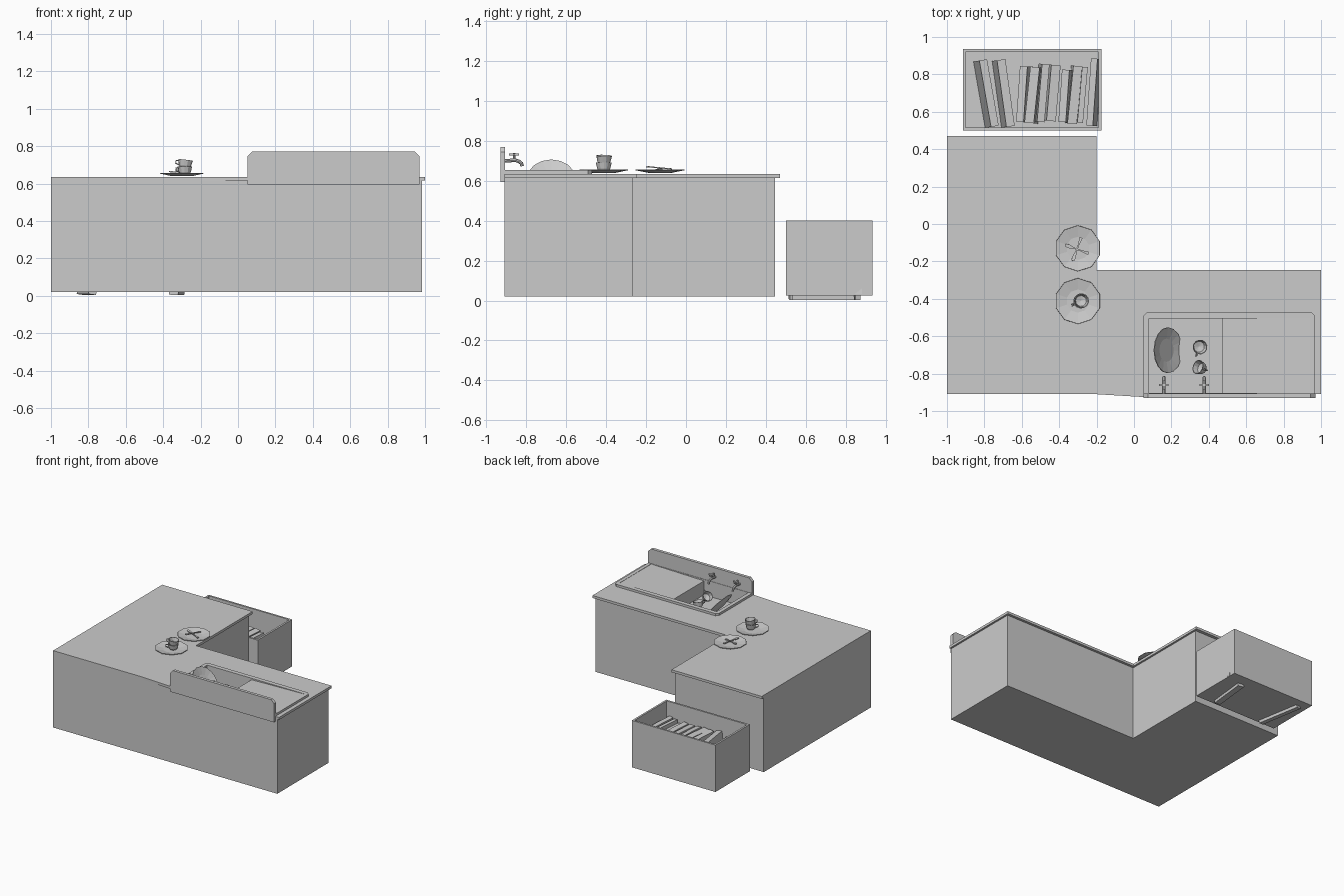
import bpy, bmesh, math
from mathutils import Matrix, Vector

if "Cube" in bpy.data.objects:
    bpy.data.objects.remove(bpy.data.objects["Cube"], do_unlink=True)

grey = bpy.data.materials.new("plain_grey")
grey.use_nodes = True
grey.diffuse_color = (0.6, 0.6, 0.6, 1)
grey.node_tree.nodes["Principled BSDF"].inputs["Base Color"].default_value = grey.diffuse_color


def finish(name, bm, matrix=None):
    if matrix:
        bm.transform(matrix)
    bmesh.ops.recalc_face_normals(bm, faces=bm.faces)
    mesh = bpy.data.meshes.new(name)
    bm.to_mesh(mesh)
    bm.free()
    mesh.materials.append(grey)
    ob = bpy.data.objects.new(name, mesh)
    bpy.context.collection.objects.link(ob)
    return ob


def prism(name, outline, low, high, matrix=None):
    bm = bmesh.new()
    face = bm.faces.new([bm.verts.new((x, y, low)) for x, y in outline])
    out = bmesh.ops.extrude_face_region(bm, geom=[face])
    moved = [v for v in out["geom"] if isinstance(v, bmesh.types.BMVert)]
    bmesh.ops.translate(bm, verts=moved, vec=(0, 0, high - low))
    return finish(name, bm, matrix)


def box(name, x0, x1, y0, y1, z0, z1, matrix=None):
    return prism(name, [(x0, y0), (x1, y0), (x1, y1), (x0, y1)], z0, z1, matrix)


def lathe(name, profile, sides, matrix):
    bm = bmesh.new()
    verts = [bm.verts.new((r, 0, z)) for r, z in profile]
    edges = [bm.edges.new(pair) for pair in zip(verts, verts[1:])]
    bmesh.ops.spin(bm, geom=verts + edges, axis=(0, 0, 1), cent=(0, 0, 0),
                   angle=math.tau, steps=sides)
    bmesh.ops.remove_doubles(bm, verts=bm.verts, dist=0.0005)
    return finish(name, bm, matrix)


def tube(name, points, radius, matrix, sides=8):
    bm = bmesh.new()
    pts = [Vector(p) for p in points]
    rings = []
    for i, p in enumerate(pts):
        way = pts[min(i + 1, len(pts) - 1)] - pts[max(i - 1, 0)]
        turn = way.to_track_quat("Z", "Y")
        rings.append([bm.verts.new(p + turn @ Vector((radius * math.cos(a), radius * math.sin(a), 0)))
                      for a in (math.tau * k / sides for k in range(sides))])
    for a, b in zip(rings, rings[1:]):
        for k in range(sides):
            j = (k + 1) % sides
            bm.faces.new((a[k], a[j], b[j], b[k]))
    bm.faces.new(rings[0])
    bm.faces.new(rings[-1])
    return finish(name, bm, matrix)


def cut(ob, cutter):
    mod = ob.modifiers.new("opening", "BOOLEAN")
    mod.operation, mod.object, mod.solver = "DIFFERENCE", cutter, "EXACT"
    bpy.context.view_layer.objects.active = ob
    bpy.ops.object.modifier_apply(modifier=mod.name)


def place(x, y, z, tilt=0, axis="Y", yaw=0):
    return (Matrix.Translation((x, y, z)) @ Matrix.Rotation(math.radians(yaw), 4, "Z")
            @ Matrix.Rotation(math.radians(tilt), 4, axis))


# L-shaped counter and worktop
cabinet = prism("counter_body", [(-1, -0.91), (0.985, -0.91), (0.985, -0.265), (-0.215, -0.265),
                                 (-0.215, 0.445), (-1, 0.445)], 0.02, 0.615)
worktop = prism("worktop", [(-1, -0.91), (-0.2, -0.91), (0.05, -0.925), (0.05, -0.91), (1, -0.91),
                            (1, -0.245), (-0.2, -0.245), (-0.2, 0.47), (-1, 0.47)], 0.615, 0.635)

# Sink unit with basin, sloped draining board and splashback
sink = prism("sink_unit", [(0.05, -0.908), (0.968, -0.908), (0.968, -0.49), (0.948, -0.47),
                           (0.07, -0.47), (0.05, -0.49)], 0.632, 0.653)
basin = box("basin_cutter", 0.08, 0.473, -0.903, -0.505, 0.53, 0.7)
drain = prism("drain_cutter", [(0.47, 0.641), (0.94, 0.651), (0.94, 0.7), (0.47, 0.7)], 0.505, 0.903,
              Matrix.Rotation(math.radians(90), 4, "X"))
for part in (cabinet, worktop, sink):
    cut(part, basin)
cut(sink, drain)
for helper in (basin, drain):
    bpy.data.objects.remove(helper, do_unlink=True)
prism("splashback", [(0.05, 0.595), (0.97, 0.595), (0.97, 0.745), (0.945, 0.77), (0.075, 0.77), (0.05, 0.745)],
      0.906, 0.93, Matrix.Rotation(math.radians(90), 4, "X"))

# Pair of taps with cross handles
for side, x in (("left", 0.375), ("right", 0.16)):
    at = place(x, -0.906, 0.7)
    tube(side + "_tap_spout", [(0, 0, 0), (0, 0.05, 0.003), (0, 0.07, -0.003),
                               (0, 0.082, -0.013), (0, 0.085, -0.027)], 0.009, at)
    tube(side + "_tap_stem", [(0, 0.045, 0), (0, 0.045, 0.038)], 0.006, at)
    for turn in (0, 90):
        box(side + "_tap_handle", -0.025, 0.025, -0.005, 0.005, 0.027, 0.037,
            place(x, -0.861, 0.7, yaw=turn))

# Crockery
PLATE = [(0, 0), (0.06, 0), (0.123, 0.013), (0.122, 0.017), (0.062, 0.005), (0, 0.005)]
CUP = [(0, 0), (0.026, 0), (0.033, 0.012), (0.04, 0.042), (0.036, 0.042), (0.029, 0.013), (0, 0.006)]


def cup(name, at):
    lathe(name, CUP, 12, at)
    tube(name + "_handle", [(-0.035, 0, 0.035), (-0.053, 0, 0.033), (-0.054, 0, 0.018), (-0.032, 0, 0.011)],
         0.004, at, 6)


for name, y in (("cup_plate", -0.412), ("cutlery_plate", -0.13)):
    lathe(name, PLATE, 10, place(-0.3, y, 0.64, yaw=18))
cup("lower_cup", place(-0.285, -0.412, 0.65, yaw=30))
cup("upper_cup", place(-0.285, -0.412, 0.684, 7, "Y", 20))
lathe("basin_plate", PLATE, 16, place(0.17, -0.675, 0.6, 52, "Y"))
cup("upright_basin_cup", place(0.345, -0.655, 0.565, 12, "X", 70))
cup("tipped_basin_cup", place(0.37, -0.775, 0.58, 48, "Y", 160))

# Crossed cutlery: a narrow shaft widening at both ends
for name, yaw, lift in (("knife", -20, 0.655), ("fork", 70, 0.662)):
    prism(name, [(-0.066, -0.008), (-0.045, -0.01), (-0.015, -0.004), (0.03, -0.004), (0.066, -0.009),
                 (0.066, 0.009), (0.03, 0.004), (-0.015, 0.004), (-0.045, 0.01), (-0.066, 0.008)],
          0, 0.006, place(-0.305, -0.135, lift, 5, "Y", yaw))

# Open crate
crate = box("crate", -0.915, -0.175, 0.5, 0.935, 0.025, 0.4)
hollow = box("crate_cutter", -0.9, -0.19, 0.515, 0.92, 0.04, 0.5)
cut(crate, hollow)
bpy.data.objects.remove(hollow, do_unlink=True)

# Leaning books: centre x, centre y, thickness, length, lean, yaw
BOOKS = [(-0.775, 0.7, 0.042, 0.36, 8, 10), (-0.685, 0.7, 0.045, 0.36, 6, 8),
         (-0.6, 0.695, 0.04, 0.3, -6, -4), (-0.545, 0.69, 0.05, 0.3, -5, -6),
         (-0.485, 0.7, 0.04, 0.31, 4, -5), (-0.43, 0.7, 0.05, 0.3, 6, -5),
         (-0.375, 0.685, 0.04, 0.28, -8, -4), (-0.315, 0.69, 0.05, 0.31, 3, -6),
         (-0.275, 0.69, 0.03, 0.3, 2, -5), (-0.225, 0.705, 0.035, 0.36, -5, -4)]
for i, (x, y, thick, length, lean, yaw) in enumerate(BOOKS):
    foot = 0.004 if i in (0, 7) else 0.03
    box("book_%d" % (i + 1), -thick / 2, thick / 2, -length / 2, length / 2, -0.26, 0,
        place(x, y, foot + 0.26, lean, "Y", yaw))
